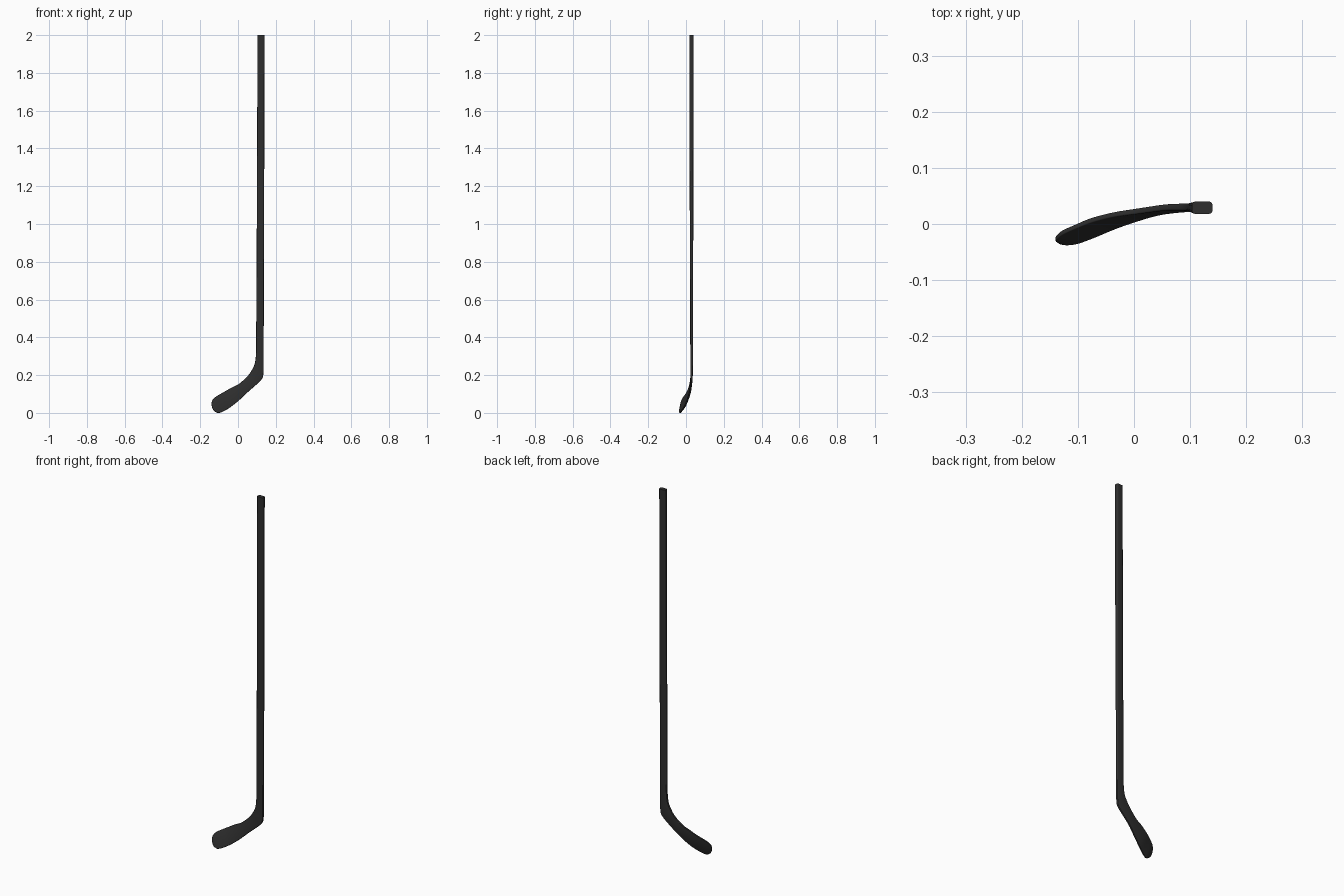
import bpy, bmesh, math
from mathutils import Vector

if "Cube" in bpy.data.objects:
    bpy.data.objects.remove(bpy.data.objects["Cube"])

dark = bpy.data.materials.new("charcoal black")
dark.diffuse_color = (0.028, 0.028, 0.028, 1)
dark.use_nodes = True
dark.node_tree.nodes["Principled BSDF"].inputs["Base Color"].default_value = dark.diffuse_color

# Cross-sections: outer/bottom edge, inner/top edge, thickness
shaft = [
    ((0.140, 0.029, 2.0), (0.103, 0.029, 2.0), 0.022),
    ((0.139, 0.029, 1.3), (0.101, 0.029, 1.3), 0.020),
]
bend = [
    ((0.136, 0.030, 0.36), (0.096, 0.030, 0.37), 0.015),
    ((0.136, 0.030, 0.28), (0.095, 0.030, 0.31), 0.014),
    ((0.135, 0.030, 0.215), (0.089, 0.030, 0.262), 0.013),
    ((0.128, 0.029, 0.182), (0.075, 0.030, 0.230), 0.012),
    ((0.100, 0.027, 0.152), (0.050, 0.029, 0.194), 0.011),
    ((0.050, 0.021, 0.108), (0.007, 0.023, 0.155), 0.010),
    ((0.005, 0.008, 0.066), (-0.035, 0.017, 0.133), 0.009),
    ((-0.035, -0.006, 0.034), (-0.075, 0.007, 0.110), 0.009),
    ((-0.070, -0.021, 0.012), (-0.105, -0.005, 0.093), 0.008),
    ((-0.100, -0.032, 0.000), (-0.127, -0.015, 0.078), 0.008),
    ((-0.118, -0.035, 0.005), (-0.137, -0.023, 0.063), 0.007),
    ((-0.130, -0.034, 0.015), (-0.140, -0.027, 0.049), 0.006),
    ((-0.136, -0.032, 0.026), (-0.139, -0.030, 0.038), 0.004),
]


def unpack(section):
    return [Vector(section[0]), Vector(section[1]), section[2]]


def catmull(a, b, c, d, t):
    return 0.5 * (2 * b + (c - a) * t + (2 * a - 5 * b + 4 * c - d) * t * t
                  + (3 * b - a - 3 * c + d) * t ** 3)


def smooth_sections(keys, steps=5):
    result = []
    for i in range(len(keys) - 1):
        k = [keys[max(i - 1, 0)], keys[i], keys[i + 1], keys[min(i + 2, len(keys) - 1)]]
        for s in range(steps):
            result.append([catmull(k[0][j], k[1][j], k[2][j], k[3][j], s / steps)
                           for j in range(3)])
    return result + [keys[-1]]


def ring_points(section, tangent):
    """Rounded rectangle spanning the two edges of a section."""
    lower, upper, thick = section
    across = (upper - lower).normalized()
    normal = tangent.cross(across).normalized()
    half_w, half_t = (upper - lower).length / 2, thick / 2
    r = min(half_w, half_t) * 0.55
    points = []
    for corner, (sx, sy) in enumerate([(1, 1), (-1, 1), (-1, -1), (1, -1)]):
        for k in range(4):
            a = math.radians(corner * 90 + k * 30)
            u = sx * (half_w - r) + r * math.cos(a)
            v = sy * (half_t - r) + r * math.sin(a)
            points.append((lower + upper) / 2 + across * u + normal * v)
    return points


# Shaft, heel and curved blade as one continuous loft
sections = [unpack(s) for s in shaft] + smooth_sections([unpack(s) for s in bend])
mids = [(s[0] + s[1]) / 2 for s in sections]
bm = bmesh.new()
rings = []
for i, s in enumerate(sections):
    tangent = mids[min(i + 1, len(mids) - 1)] - mids[max(i - 1, 0)]
    rings.append([bm.verts.new(p) for p in ring_points(s, tangent)])
for a, b in zip(rings, rings[1:]):
    for j in range(len(a)):
        k = (j + 1) % len(a)
        bm.faces.new((a[j], a[k], b[k], b[j]))
bm.faces.new(rings[0])          # butt end
bm.faces.new(rings[-1][::-1])   # toe tip
bmesh.ops.recalc_face_normals(bm, faces=bm.faces)

mesh = bpy.data.meshes.new("hockey_stick")
bm.to_mesh(mesh)
bm.free()
mesh.materials.append(dark)
stick = bpy.data.objects.new("hockey_stick", mesh)
bpy.context.collection.objects.link(stick)
bpy.context.view_layer.objects.active = stick
stick.select_set(True)
bpy.ops.object.shade_smooth_by_angle(angle=math.radians(40))
